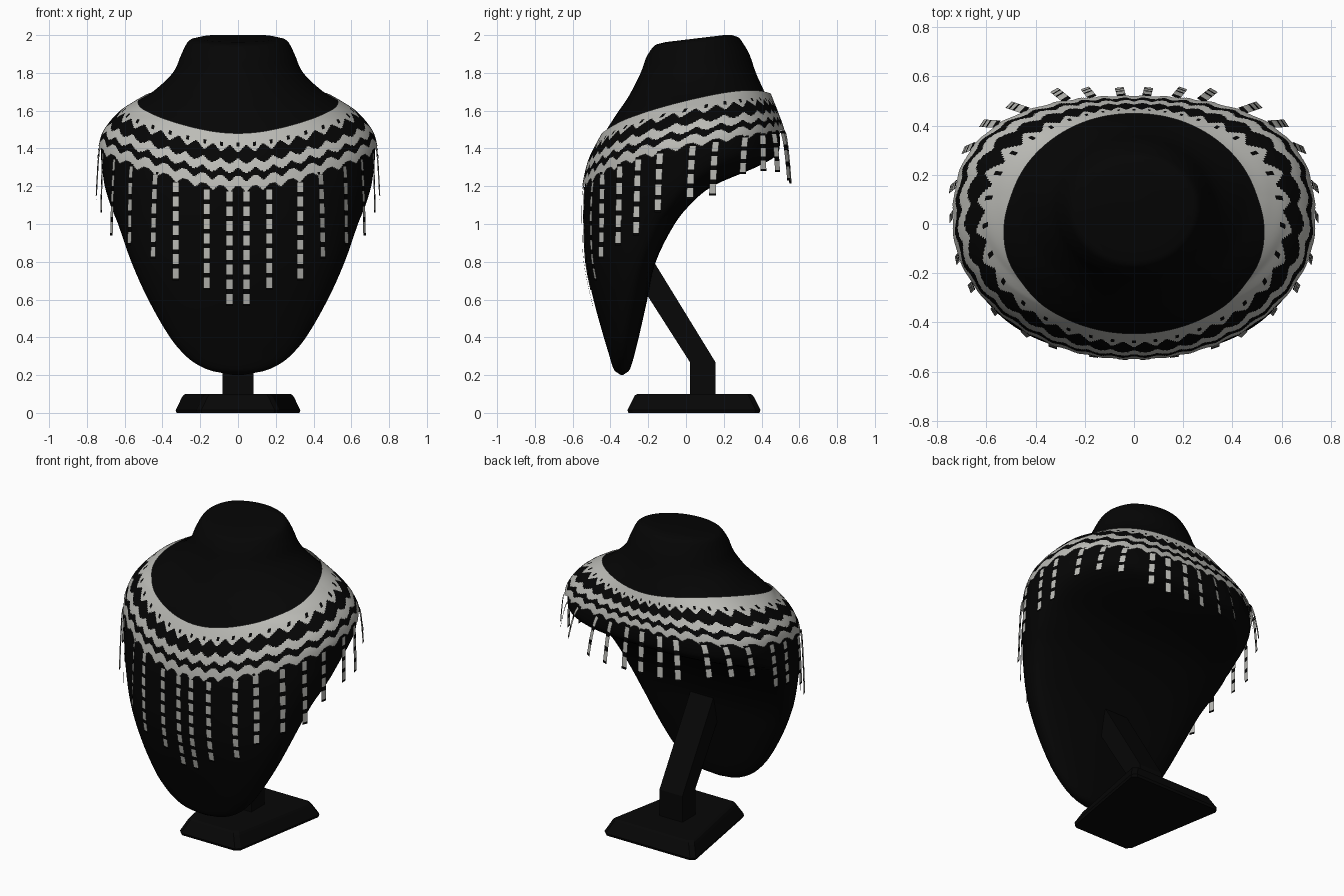
import bpy, bmesh, math
from mathutils import Vector

if "Cube" in bpy.data.objects:
    bpy.data.objects.remove(bpy.data.objects["Cube"])

# ---------- colours ----------
def material(name, rgb):
    m = bpy.data.materials.new(name)
    m.diffuse_color = (*rgb, 1)
    m.use_nodes = True
    m.node_tree.nodes["Principled BSDF"].inputs["Base Color"].default_value = m.diffuse_color
    return m

BLACK = material("black velvet", (0.0015, 0.0015, 0.0015))
STAND = material("stand black", (0.002, 0.002, 0.002))
SILVER = material("silver beads", (0.50, 0.50, 0.47))

def finish(bm, name, mats, smooth=True, angle=40):
    me = bpy.data.meshes.new(name)
    bm.to_mesh(me)
    bm.free()
    ob = bpy.data.objects.new(name, me)
    bpy.context.collection.objects.link(ob)
    for m in mats:
        me.materials.append(m)
    if smooth:
        bpy.ops.object.select_all(action='DESELECT')
        ob.select_set(True)
        bpy.context.view_layer.objects.active = ob
        bpy.ops.object.shade_smooth_by_angle(angle=math.radians(angle))
    return ob

# ---------- bust form: z, half width, front y, back y, y of widest point ----------
SECTIONS = [
    (0.20, 0.02, -0.345, -0.335, -0.34), (0.22, 0.13, -0.375, -0.305, -0.34),
    (0.25, 0.205, -0.39, -0.29, -0.34), (0.30, 0.275, -0.405, -0.275, -0.335),
    (0.40, 0.36, -0.435, -0.25, -0.33), (0.60, 0.475, -0.49, -0.205, -0.30),
    (0.80, 0.565, -0.53, -0.16, -0.25), (1.00, 0.635, -0.54, -0.06, -0.17),
    (1.10, 0.675, -0.54, 0.02, -0.10), (1.20, 0.705, -0.535, 0.14, -0.04),
    (1.30, 0.72, -0.515, 0.37, 0.0), (1.36, 0.725, -0.495, 0.475, 0.01),
    (1.42, 0.722, -0.465, 0.497, 0.02), (1.50, 0.695, -0.42, 0.49, 0.05),
    (1.60, 0.61, -0.355, 0.455, 0.10), (1.65, 0.535, -0.32, 0.435, 0.11),
    (1.70, 0.452, -0.29, 0.415, 0.11), (1.80, 0.345, -0.24, 0.37, 0.08),
    (1.90, 0.30, -0.205, 0.335, 0.07), (1.96, 0.275, -0.18, 0.30, 0.07),
    (1.99, 0.25, -0.155, 0.275, 0.07), (2.00, 0.21, -0.11, 0.245, 0.07)]

def section(z):
    """Smooth interpolation between the sections."""
    S = SECTIONS
    z = min(max(z, S[0][0]), S[-1][0])
    i = max(k for k in range(len(S) - 1) if S[k][0] <= z)
    h = S[i + 1][0] - S[i][0]
    u = (z - S[i][0]) / h

    def slope(k, c):
        a, b = max(k - 1, 0), min(k + 1, len(S) - 1)
        return (S[b][c] - S[a][c]) / (S[b][0] - S[a][0])
    if i == 0 or i == len(S) - 2:
        return [S[i][c] + u * (S[i + 1][c] - S[i][c]) for c in range(1, 5)]
    return [(2*u**3 - 3*u*u + 1) * S[i][c] + (u**3 - 2*u*u + u) * h * slope(i, c)
            + (3*u*u - 2*u**3) * S[i + 1][c] + (u**3 - u*u) * h * slope(i + 1, c)
            for c in range(1, 5)]

def surface(a, z, off=0.0):
    """Point on the bust at polar angle a and height z."""
    w, yf, yb, yc = section(z)
    c, s = math.cos(a), math.sin(a)
    n, b = (2.6, yb - yc) if s > 0 else (2.1, yc - yf)
    if z > 1.55:
        n = max(2.0, n - (z - 1.55) * 3)               # rounder towards the neck
    r = ((abs(c) / w) ** n + (abs(s) / b) ** n) ** (-1 / n) + off
    return Vector((r * c, yc + r * s, z))

def front_y(x, z):
    w, yf, yb, yc = section(z)
    return yc - (yc - yf) * (1 - min(abs(x) / w, 1) ** 2.1) ** (1 / 2.1)

N = 128
bm = bmesh.new()
levels = []
for p, q in zip(SECTIONS, SECTIONS[1:]):
    levels += [p[0] + (q[0] - p[0]) * k / 4 for k in range(4)]
levels.append(2.0)
rings = [[bm.verts.new(surface(2 * math.pi * k / N, z)) for k in range(N)] for z in levels]
for r0, r1 in zip(rings, rings[1:]):
    for k in range(N):
        bm.faces.new((r0[k], r0[(k + 1) % N], r1[(k + 1) % N], r1[k]))
hub = bm.verts.new((0, 0.2, 2.0))
for k in range(N):
    bm.faces.new((rings[-1][k], rings[-1][(k + 1) % N], hub))
bm.faces.new(rings[0][::-1])
for v in bm.verts:                                     # neck top slopes to the front
    if v.co.z > 1.88 and v.co.y < 0.2:
        v.co.z -= 0.12 * (0.2 - v.co.y) * (v.co.z - 1.88) / 0.12
finish(bm, "bust_form", [BLACK], angle=60)

# ---------- lace collar: a thin sheet with scalloped silver bands ----------
def collar_z(a, t):
    s = math.sin(a)
    top = 1.678 + 0.105 * s - 0.093 * s * s
    low = 1.40 + 0.155 * s - 0.075 * s * s
    return top + (low - top) * t

def collar_point(a, t):
    return surface(a, collar_z(a, t), 0.014 + 0.016 * max(math.sin(a), 0))

WAVES, COLS, ROWS = 36, 432, 44
bm = bmesh.new()
grid = [[bm.verts.new(collar_point(2 * math.pi * k / COLS - math.pi / 2, j / ROWS))
         for k in range(COLS)] for j in range(ROWS + 1)]
for j in range(ROWS):
    t = (j + 0.5) / ROWS
    for k in range(COLS):
        wave = math.cos(WAVES * 2 * math.pi * (k + 0.5) / COLS)
        if t > 0.95 - 0.05 * wave:
            continue                                   # scalloped lower edge
        k1 = (k + 1) % COLS
        f = bm.faces.new((grid[j + 1][k], grid[j + 1][k1], grid[j][k1], grid[j][k]))
        silver = t < 0.26 + 0.05 * wave
        if abs(t - 0.20) < 0.03 and wave > 0.85:
            silver = False                             # eyelets
        silver |= abs(t - 0.56 + 0.04 * wave) < 0.08
        silver |= abs(t - 0.86 + 0.05 * wave) < 0.09
        f.material_index = 1 if silver else 0
bmesh.ops.delete(bm, geom=[v for v in bm.verts if not v.link_faces], context='VERTS')
finish(bm, "lace_collar", [BLACK, SILVER], angle=60)

# ---------- beaded fringe ----------
# front strands lie on the bust (x, end z); the others hang free (x, y, end z)
FRONT = [(0.045, 0.565), (0.165, 0.65), (0.33, 0.70)]
HANGING = [(0.45, -0.45, 0.815), (0.575, -0.36, 0.885), (0.67, -0.265, 0.94),
           (0.725, -0.15, 1.06), (0.75, 0.02, 1.13), (0.75, 0.14, 1.15),
           (0.695, 0.30, 1.265), (0.62, 0.41, 1.28), (0.51, 0.485, 1.275),
           (0.325, 0.545, 1.23), (0.20, 0.553, 1.215), (0.06, 0.555, 1.215)]

def strand(bm, path, top, end, side):
    """Strip of silver beads with short black links."""
    count = max(3, round((top - end) / 0.08))
    pitch = (top - end) / count
    zs = []
    for i in range(count):
        zs += [top - i * pitch, top - (i + 0.16) * pitch, top - (i + 0.5) * pitch,
               top - (i + 0.84) * pitch]
    zs.append(end)
    pts = [path(z) for z in zs]
    rows = [[bm.verts.new(p + side * o) for o in (-0.018, 0.018)] for p in pts]
    for i in range(len(rows) - 1):
        f = bm.faces.new((*rows[i], *rows[i + 1][::-1]))
        f.material_index = 1 if i % 4 in (1, 2) else 0

bm = bmesh.new()
for sx in (-1, 1):
    for x, end in FRONT:
        a = math.atan2(front_y(x, 1.2), x)
        turn = (front_y(x + 0.02, 0.9) - front_y(x - 0.02, 0.9)) / 0.04
        strand(bm, lambda z: Vector((sx * x, front_y(x, z) - 0.012, z)),
               collar_z(a, 0.96), end, Vector((1, sx * turn, 0)).normalized())
    for x, y, end in HANGING:
        a = math.atan2(y, x)
        p0 = collar_point(a, 0.93)
        p1 = Vector((x, y, end))

        def path(z):
            u = (p0.z - z) / (p0.z - end)
            k = math.sqrt(max(u, 0))                   # quick flare, then straight down
            return Vector((sx * (p0.x + (p1.x - p0.x) * k), p0.y + (p1.y - p0.y) * k, z))
        strand(bm, path, p0.z, end, Vector((-sx * math.sin(a), math.cos(a), 0)))
finish(bm, "bead_fringe", [BLACK, SILVER], smooth=False)

# ---------- support arm ----------
bm = bmesh.new()
profile = [(-0.17, 0.80), (0.155, 0.27), (0.155, 0.08), (0.02, 0.08),
           (0.02, 0.27), (-0.21, 0.63), (-0.27, 0.72)]
face = bm.faces.new([bm.verts.new((-0.083, y, z)) for y, z in profile])
ext = bmesh.ops.extrude_face_region(bm, geom=[face])
bmesh.ops.translate(bm, vec=(0.166, 0, 0),
                    verts=[v for v in ext["geom"] if isinstance(v, bmesh.types.BMVert)])
bmesh.ops.recalc_face_normals(bm, faces=bm.faces)
finish(bm, "support_arm", [STAND], smooth=False)

# ---------- base plate: trapezoid, narrower at the front, bevelled edges ----------
bm = bmesh.new()
rings = []
for z, inset in ((0, 0.005), (0.015, 0), (0.08, 0.032), (0.093, 0.04), (0.10, 0.052)):
    wb, wf, d, c = 0.33 - inset, 0.22 - inset, 0.352 - inset, 0.025
    ring = [(wf, c - d), (wb, d - c), (wb - c, d), (c - wb, d),
            (-wb, d - c), (-wf, c - d), (c - wf, -d), (wf - c, -d)]
    rings.append([bm.verts.new((x, y + 0.042, z)) for x, y in ring])
for r0, r1 in zip(rings, rings[1:]):
    for k in range(8):
        bm.faces.new((r0[k], r0[(k + 1) % 8], r1[(k + 1) % 8], r1[k]))
bm.faces.new(rings[-1])
bm.faces.new(rings[0][::-1])
bmesh.ops.recalc_face_normals(bm, faces=bm.faces)
finish(bm, "base_plate", [STAND], smooth=False)
